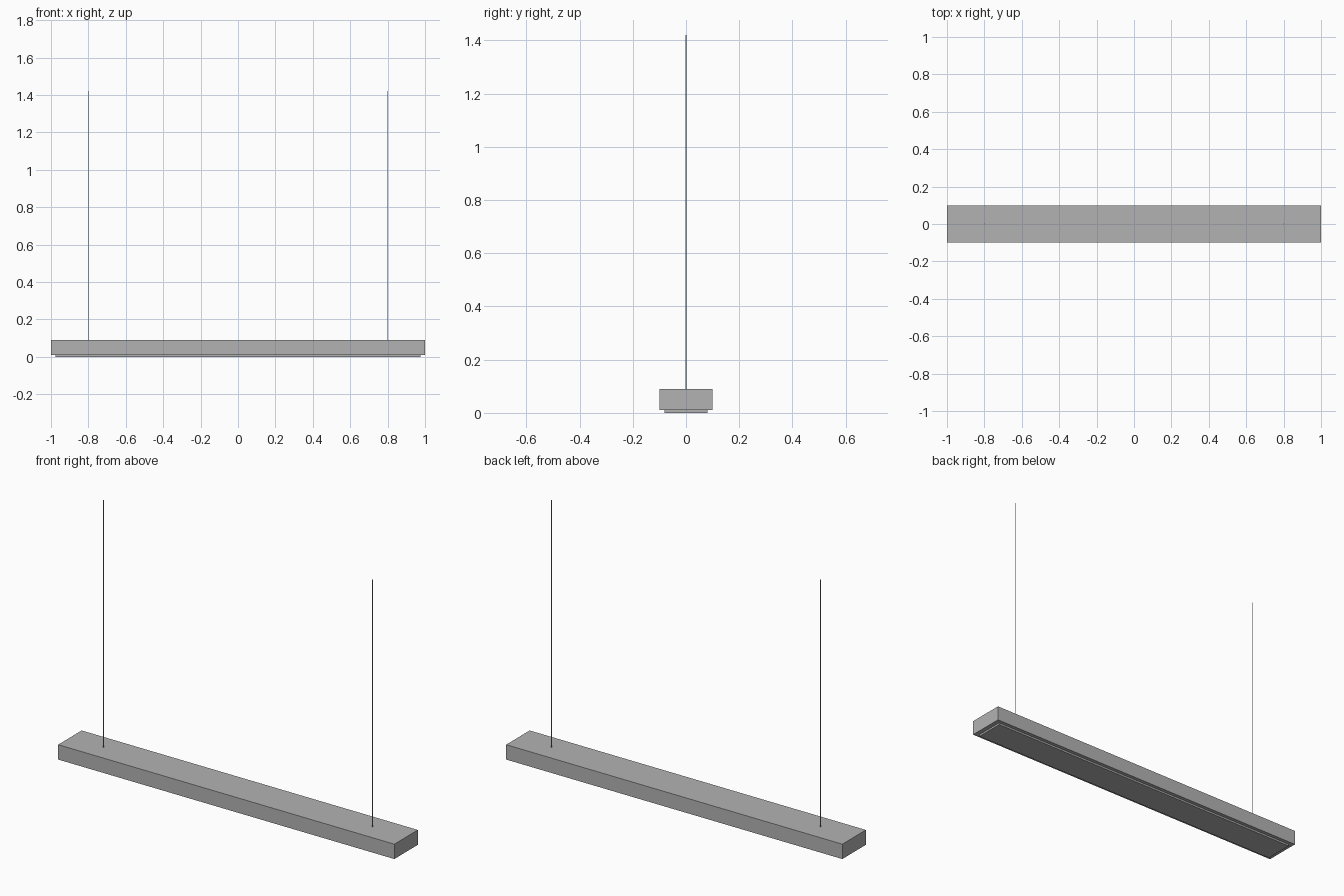
import bpy

cube = bpy.data.objects.get("Cube")
if cube:
    bpy.data.objects.remove(cube, do_unlink=True)


def material(name, value):
    m = bpy.data.materials.new(name)
    m.use_nodes = True
    colour = (value, value, value, 1)
    m.diffuse_color = colour
    m.node_tree.nodes["Principled BSDF"].inputs["Base Color"].default_value = colour
    return m


def box(name, size, z, mat):
    bpy.ops.mesh.primitive_cube_add(size=1, location=(0, 0, z + size[2] / 2))
    o = bpy.context.object
    o.name = name
    o.scale = size
    bpy.ops.object.transform_apply(location=False, rotation=False, scale=True)
    o.data.materials.append(mat)


def rod(name, x, radius, bottom, top, mat):
    bpy.ops.mesh.primitive_cylinder_add(
        vertices=12, radius=radius, depth=top - bottom,
        location=(x, 0, (bottom + top) / 2))
    o = bpy.context.object
    o.name = name
    o.data.materials.append(mat)
    bpy.ops.object.shade_smooth_by_angle()


grey = material("light grey", 0.45)

# Lamp housing with a thin light panel underneath
box("lamp_housing", (2, 0.2, 0.08), 0.01, grey)
box("light_panel", (1.95, 0.16, 0.012), 0, grey)

# Suspension cables
for side, x in (("left", 0.8), ("right", -0.8)):
    rod(side + "_cable", x, 0.002, 0.088, 1.42, grey)
